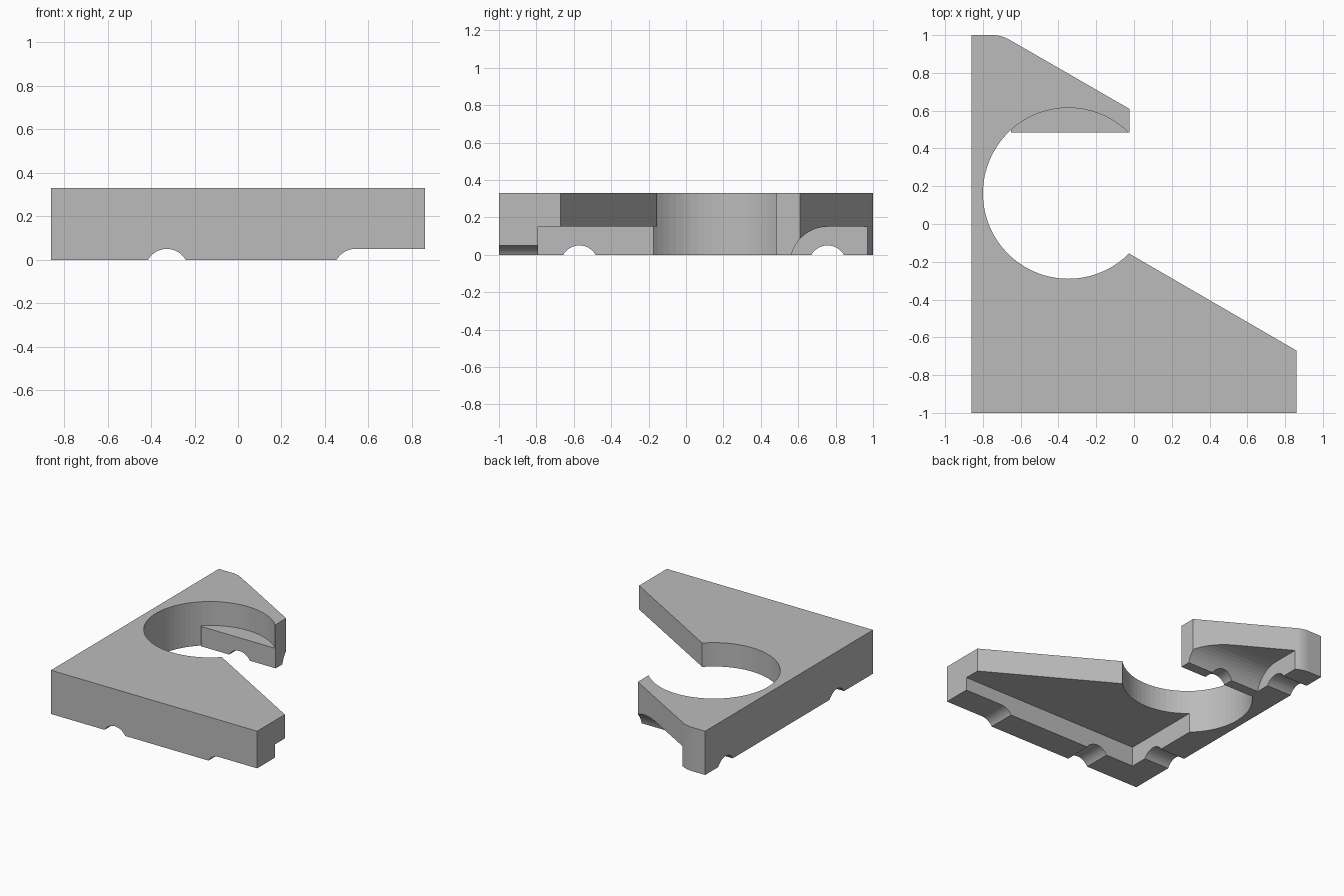
import bpy, bmesh
from math import cos, sin, radians

cube = bpy.data.objects.get("Cube")
if cube:
    bpy.data.objects.remove(cube, do_unlink=True)

grey = bpy.data.materials.new("plain grey")
grey.use_nodes = True
colour = (0.5, 0.5, 0.5, 1)
grey.diffuse_color = colour
grey.node_tree.nodes["Principled BSDF"].inputs["Base Color"].default_value = colour


def arc(cx, cy, r, start, end, steps):
    angles = [radians(start + (end - start) * i / steps) for i in range(steps + 1)]
    return [(cx + r * cos(a), cy + r * sin(a)) for a in angles]


def prism(name, points, axis, low, high):
    """Extrude a flat profile along x, y or z."""
    place = {"x": lambda p, d: (d, p[0], p[1]),
             "y": lambda p, d: (p[0], d, p[1]),
             "z": lambda p, d: (p[0], p[1], d)}[axis]
    bm = bmesh.new()
    rings = [[bm.verts.new(place(p, d)) for p in points] for d in (low, high)]
    for ring in rings:
        bm.faces.new(ring)
    n = len(points)
    for i in range(n):
        j = (i + 1) % n
        bm.faces.new((rings[0][i], rings[0][j], rings[1][j], rings[1][i]))
    bmesh.ops.recalc_face_normals(bm, faces=bm.faces)
    mesh = bpy.data.meshes.new(name)
    bm.to_mesh(mesh)
    bm.free()
    mesh.materials.append(grey)
    obj = bpy.data.objects.new(name, mesh)
    bpy.context.collection.objects.link(obj)
    return obj


def cut(body, cutter):
    cutter.hide_render = True
    mod = body.modifiers.new("cut", "BOOLEAN")
    mod.operation = "DIFFERENCE"
    mod.solver = "EXACT"
    mod.object = cutter
    bpy.context.view_layer.objects.active = body
    bpy.ops.object.modifier_apply(modifier=mod.name)
    bpy.data.objects.remove(cutter, do_unlink=True)


# Main block, with the back corner rounded into the slope
top = 0.33
shelf = 0.15
wall = -0.65
corner = arc(-0.75, 0.82, 0.18, 60, 90, 6)
outline = [(-0.86, -1), (0.86, -1), (0.86, -0.67), (-0.025, -0.157),
           (-0.025, 0.61)] + corner + [(-0.86, 1)]
body = prism("bracket_block", outline, "z", 0, top)

# Round opening: full height in front of the ledge, shallow above it
hole = (-0.3475, 0.1625, 0.4525)
cut(body, prism("opening", arc(*hole, 132, 315.5, 36)
                + [(0.2, -0.155), (0.2, 0.485), (wall, 0.485)], "z", -0.1, 0.5))
cut(body, prism("opening_over_ledge", arc(*hole, 44.5, 132, 18)
                + [(wall, 0.4), (0.2, 0.4), (0.2, 0.48)], "z", shelf, 0.5))

# Underside recesses: square one in front, curved one behind the ledge
cut(body, prism("front_recess", [(-0.79, -0.1), (0.3, -0.1), (0.3, shelf), (-0.79, shelf)],
                "x", wall, 1.2))
cut(body, prism("back_recess", arc(0.757, -0.05, 0.2, 180, 90, 12)
                + [(1.2, shelf), (1.2, -0.05)], "x", wall, 1.2))

# Round grooves across the bottom rails
for y in (-0.57, 0.757):
    cut(body, prism("side_groove", arc(y, -0.05, 0.1, 0, 180, 20), "x", -1.2, 1.2))
cut(body, prism("front_groove", arc(-0.327, -0.05, 0.1, 0, 180, 20), "y", -1.2, 0.7))
cut(body, prism("end_groove", arc(0.54, -0.05, 0.1, 180, 90, 10)
                + [(1.2, 0.05), (1.2, -0.05)], "y", -1.2, 0))
